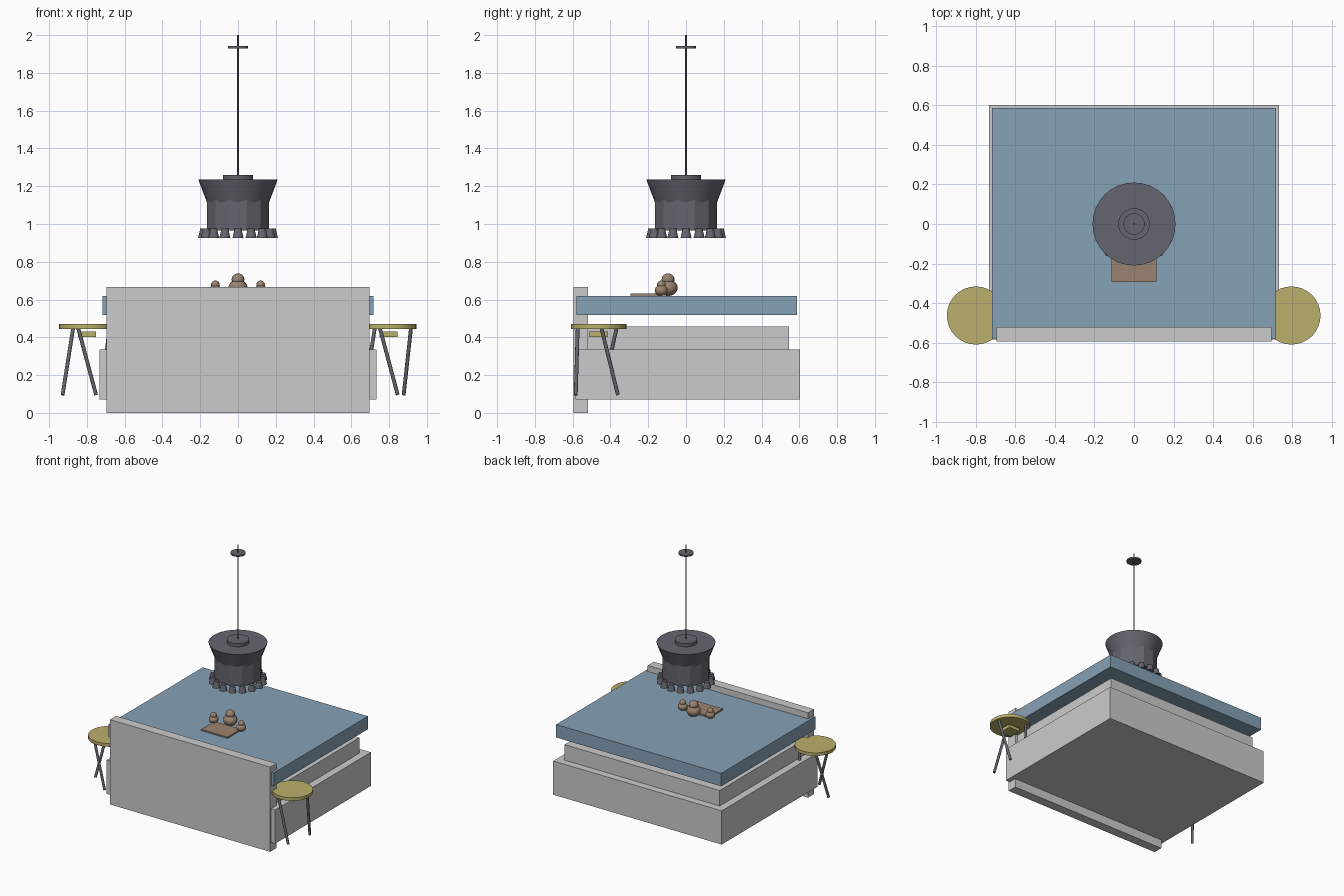
import bpy, math
from math import sin, cos, pi, radians
from mathutils import Vector

if "Cube" in bpy.data.objects:
    bpy.data.objects.remove(bpy.data.objects["Cube"])


def material(name, rgb):
    m = bpy.data.materials.new(name)
    m.diffuse_color = (*rgb, 1)
    m.use_nodes = True
    m.node_tree.nodes["Principled BSDF"].inputs["Base Color"].default_value = m.diffuse_color
    return m


BLUE = material("blue", (0.24, 0.36, 0.47))
YELLOW = material("yellow", (0.50, 0.43, 0.15))
DARK = material("dark", (0.13, 0.13, 0.16))
TAN = material("tan", (0.33, 0.23, 0.16))


def finish(name, mat, smooth=False):
    ob = bpy.context.object
    ob.name = name
    if mat:
        ob.data.materials.append(mat)
    if smooth:
        bpy.ops.object.shade_smooth_by_angle(angle=radians(40))
    return ob


def box(name, x, y, z, mat=None):
    bpy.ops.mesh.primitive_cube_add(
        size=1, location=[(a + b) / 2 for a, b in (x, y, z)])
    bpy.context.object.scale = [b - a for a, b in (x, y, z)]
    bpy.ops.object.transform_apply(location=False, rotation=False)
    return finish(name, mat)


def cone(name, xy, z0, z1, r0, r1, mat, n=32, turn=0, smooth=True):
    bpy.ops.mesh.primitive_cone_add(
        vertices=n, radius1=r0, radius2=r1, depth=z1 - z0,
        location=(xy[0], xy[1], (z0 + z1) / 2), rotation=(0, 0, turn))
    return finish(name, mat, smooth)


def rod(name, a, b, r, mat):
    a, b = Vector(a), Vector(b)
    bpy.ops.mesh.primitive_cylinder_add(
        vertices=12, radius=r, depth=(b - a).length, location=(a + b) / 2,
        rotation=(b - a).to_track_quat('Z', 'Y').to_euler())
    return finish(name, mat, True)


def ball(name, loc, r, mat, squash=1):
    bpy.ops.mesh.primitive_uv_sphere_add(
        segments=16, ring_count=10, radius=r, location=loc, scale=(1, 1, squash))
    return finish(name, mat, True)


# Bed
box("headboard", (-0.697, 0.697), (-0.595, -0.52), (0, 0.667))
box("bed_base", (-0.733, 0.733), (-0.585, 0.603), (0.07, 0.335))
box("lower_mattress", (-0.675, 0.675), (-0.575, 0.545), (0.335, 0.457))
box("mattress", (-0.718, 0.718), (-0.58, 0.588), (0.518, 0.62), BLUE)

# Side stools with three twisted legs
for side, cx in (("left", -0.8), ("right", 0.797)):
    cy = -0.463
    cone(side + "_stool_seat", (cx, cy), 0.445, 0.47, 0.147, 0.147, YELLOW)
    box(side + "_stool_block", (cx - 0.048, cx + 0.048),
        (cy - 0.05, cy + 0.05), (0.403, 0.43), YELLOW)
    for k in range(3):
        t, b = radians(7 + 120 * k), radians(52 + 120 * k)
        rod(f"{side}_stool_leg_{k + 1}",
            (cx + 0.12 * cos(t), cy + 0.12 * sin(t), 0.452),
            (cx + 0.13 * cos(b), cy + 0.13 * sin(b), 0.095), 0.01, DARK)

# Tray and three round figures on the mattress
box("tray", (-0.115, 0.115), (-0.293, -0.13), (0.62, 0.631), TAN)
for name, x, y, s in (("large_figure", 0, -0.095, 1),
                      ("left_figure", -0.12, -0.131, 0.68),
                      ("right_figure", 0.12, -0.131, 0.68)):
    ball(name + "_body", (x, y, 0.62 + 0.042 * s), 0.051 * s, TAN, 0.85)
    ball(name + "_head", (x, y, 0.62 + 0.086 * s), 0.034 * s, TAN, 0.95)

# Hanging lamp: twelve-sided drum under a flared rim
cone("lamp_drum", (0, 0), 0.965, 1.2, 0.17, 0.17, DARK, 12, pi / 12, False)
cone("lamp_rim", (0, 0), 1.09, 1.235, 0.155, 0.21, DARK)
cone("lamp_cap", (0, 0), 1.23, 1.26, 0.08, 0.08, DARK)
rod("lamp_cord", (0, 0, 1.25), (0, 0, 2.0), 0.005, DARK)
cone("ceiling_disc", (0, 0), 1.93, 1.942, 0.054, 0.054, DARK)

# Ring of small flared pendants
for k in range(16):
    a = 2 * pi * k / 16
    cone(f"pendant_{k + 1}", (0.182 * sin(a), -0.182 * cos(a)),
         0.927, 0.975, 0.029, 0.018, DARK, 12)
